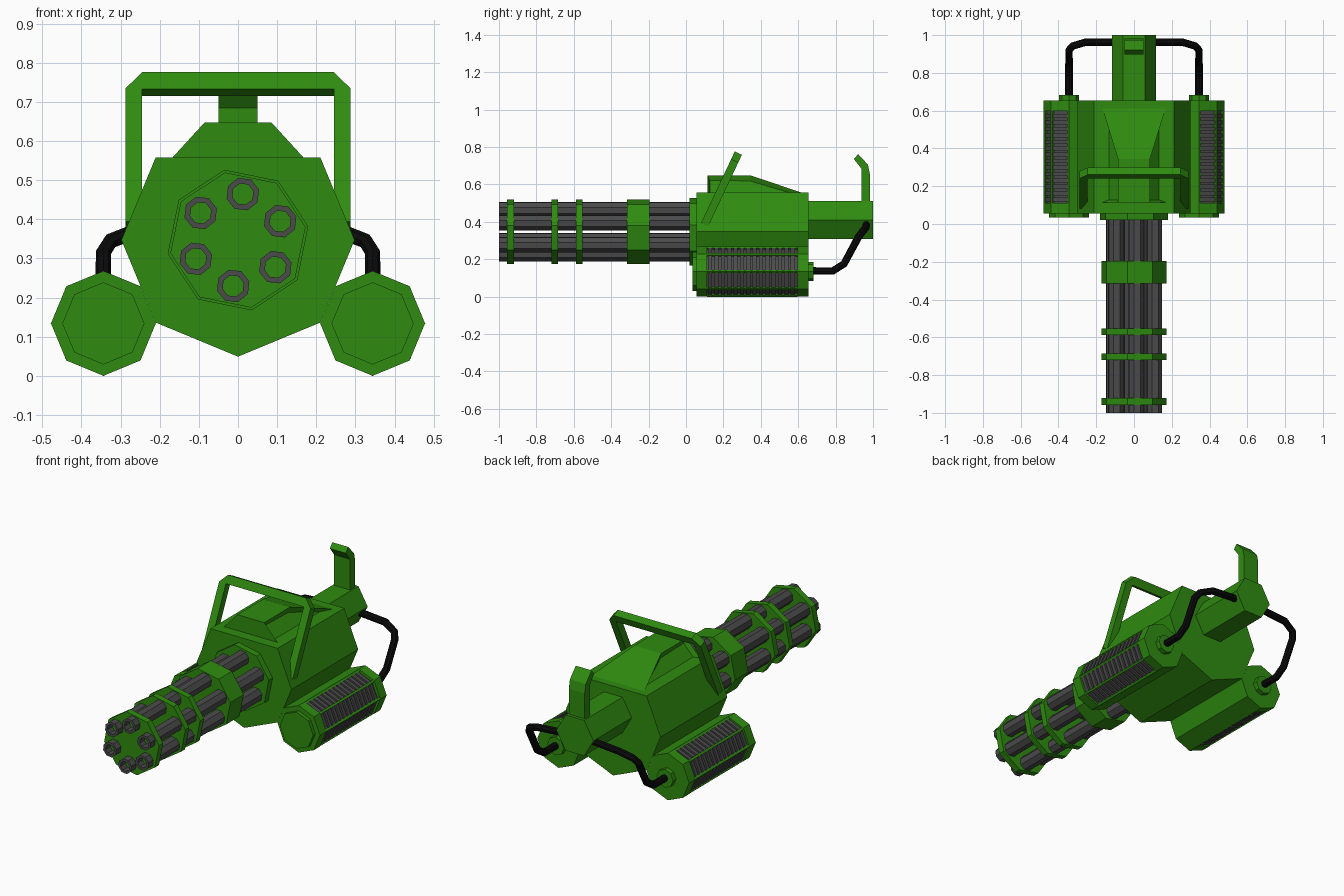
import bpy, bmesh
from math import sin, cos, radians
from mathutils import Vector

if "Cube" in bpy.data.objects:
    bpy.data.objects.remove(bpy.data.objects["Cube"])


def material(name, rgb):
    m = bpy.data.materials.new(name)
    m.diffuse_color = (*rgb, 1)
    m.use_nodes = True
    m.node_tree.nodes["Principled BSDF"].inputs["Base Color"].default_value = m.diffuse_color
    return m


GREEN = material("green_paint", (0.028, 0.26, 0.005))
STEEL = material("dark_steel", (0.07, 0.07, 0.07))
BLACK = material("black_rubber", (0.003, 0.003, 0.003))


def finish(name, bm, mat):
    bmesh.ops.recalc_face_normals(bm, faces=bm.faces)
    me = bpy.data.meshes.new(name)
    bm.to_mesh(me)
    bm.free()
    me.materials.append(mat)
    ob = bpy.data.objects.new(name, me)
    bpy.context.collection.objects.link(ob)
    return ob


def add_prism(bm, a, b):
    """Solid between two matching loops of 3D points."""
    va, vb = [bm.verts.new(p) for p in a], [bm.verts.new(p) for p in b]
    n = len(va)
    for i in range(n):
        bm.faces.new((va[i], va[(i + 1) % n], vb[(i + 1) % n], vb[i]))
    return bm.faces.new(va), bm.faces.new(vb)


def y_prisms(name, parts, mat):
    """Object made of (x,z) outlines extruded from y0 to y1."""
    bm = bmesh.new()
    for pts, y0, y1 in parts:
        add_prism(bm, [(x, y0, z) for x, z in pts], [(x, y1, z) for x, z in pts])
    return finish(name, bm, mat)


def ring(cx, cz, r, n, start=0):
    return [(cx + r * cos(radians(start + 360 * i / n)),
             cz + r * sin(radians(start + 360 * i / n))) for i in range(n)]


# Main body: octagon with its top corner cut flat
CZ = 0.347
body = [p for i, p in enumerate(ring(0, CZ, 0.298, 8)) if i != 2]
y_prisms("body", [(body, 0.055, 0.655)], GREEN)

# Sloped top cover with recessed side windows
bm = bmesh.new()
add_prism(bm,
          [(0.17, 0.115, 0.555), (0.17, 0.62, 0.555), (0.085, 0.345, 0.648), (0.085, 0.115, 0.648)],
          [(-0.17, 0.115, 0.555), (-0.17, 0.62, 0.555), (-0.085, 0.345, 0.648), (-0.085, 0.115, 0.648)])
bmesh.ops.recalc_face_normals(bm, faces=bm.faces)
sides = [f for f in bm.faces if abs(f.normal.x) > 0.3]
bmesh.ops.inset_individual(bm, faces=sides, thickness=0.018, depth=-0.025)
finish("top_cover", bm, GREEN)

# Barrel hub and clamp bands
y_prisms("barrel_hub", [(ring(0, CZ, 0.183, 8, 11), 0.02, 0.06)], GREEN)
bands = [(-0.957, -0.92), (-0.72, -0.685), (-0.588, -0.553), (-0.315, -0.195)]
y_prisms("barrel_bands", [(ring(0, CZ, 0.176, 8, 11), a, b) for a, b in bands], GREEN)

# Six barrels with recessed muzzles
bm = bmesh.new()
for cx, cz in ring(0, CZ, 0.118, 6, 84):
    pts = ring(cx, cz, 0.043, 8, 16)
    front, _ = add_prism(bm, [(x, -1, z) for x, z in pts], [(x, 0.03, z) for x, z in pts])
    bmesh.ops.recalc_face_normals(bm, faces=bm.faces)
    bmesh.ops.inset_individual(bm, faces=[front], thickness=0.015)
    hole = bmesh.ops.extrude_discrete_faces(bm, faces=[front])["faces"][0]
    bmesh.ops.translate(bm, verts=hole.verts, vec=(0, 0.05, 0))
finish("barrels", bm, STEEL)

# Leaning carry handle
base, lean = Vector((0, 0.1, 0.385)), Vector((0, 0.426, 0.905))
thick = Vector((0, 0.905, -0.426)) * 0.021
T = 0.422
half = [(0.288, 0), (0.288, T - 0.046), (0.245, T)]
inner = [(-0.245, T - 0.047), (-0.245, 0)]
loop = half + [(-x, t) for x, t in reversed(half)]
bm = bmesh.new()
outer_in = [(0.245, 0), (0.245, T - 0.047)]
for quad in ([outer_in[0], half[0], half[1], outer_in[1]],
             [inner[1], (-0.288, 0), (-0.288, T - 0.046), inner[0]],
             [outer_in[1], half[1], half[2], (-0.245, T), (-0.288, T - 0.046), inner[0]]):
    pts = [base + lean * t + Vector((x, 0, 0)) for x, t in quad]
    add_prism(bm, [p - thick for p in pts], [p + thick for p in pts])
finish("carry_handle", bm, GREEN)

# Rear hexagonal neck and hooked rear post
y_prisms("rear_neck", [(ring(0, 0.409, 0.117, 6), 0.64, 1.0)], GREEN)
post = [(0.983, 0.5), (0.983, 0.655), (0.973, 0.705), (0.92, 0.762),
        (0.898, 0.735), (0.937, 0.685), (0.937, 0.5)]
bm = bmesh.new()
add_prism(bm, [(-0.05, y, z) for y, z in post], [(0.05, y, z) for y, z in post])
finish("rear_post", bm, GREEN)

# Side pods, grilles and hoses
PX, PZ, R = 0.344, 0.134, 0.134
for s, side in ((1, "right"), (-1, "left")):
    def oct_ring(r):
        return ring(s * PX, PZ, r, 8)

    def arc(r, a0):
        return [(s * (PX + r * cos(radians(a0 + 45 * i))), PZ + r * sin(radians(a0 + 45 * i)))
                for i in range(5)]

    y_prisms(side + "_pod", [
        (oct_ring(R), 0.055, 0.112), (oct_ring(R), 0.597, 0.655),
        (arc(R, 90), 0.112, 0.597),
        (oct_ring(0.105), 0.035, 0.055),
        (oct_ring(0.052), 0.655, 0.682)], GREEN)
    # edge ribs along the outer corners
    y_prisms(side + "_pod_ribs", [(ring(x, z, 0.009, 4, 0), 0.112, 0.597)
                                  for x, z in arc(R - 0.008, -90)], GREEN)
    # recessed core and slats
    slats = [(arc(0.129, -90), 0.118 + 0.034 * i, 0.14 + 0.034 * i) for i in range(14)]
    y_prisms(side + "_grille", [(arc(0.117, -90), 0.112, 0.597)] + slats, STEEL)

    # rubber hose from pod to neck
    cu = bpy.data.curves.new(side + "_hose", "CURVE")
    cu.dimensions = "3D"
    cu.bevel_depth, cu.bevel_resolution, cu.use_fill_caps = 0.02, 2, True
    path = [(0.344, 0.66, 0.137), (0.344, 0.785, 0.137), (0.344, 0.845, 0.175),
            (0.344, 0.92, 0.315), (0.325, 0.942, 0.345), (0.255, 0.963, 0.372),
            (0.09, 0.963, 0.385)]
    sp = cu.splines.new("POLY")
    sp.points.add(len(path) - 1)
    for p, (x, y, z) in zip(sp.points, path):
        p.co = (s * x, y, z, 1)
    sp.use_smooth = False
    cu.materials.append(BLACK)
    bpy.context.collection.objects.link(bpy.data.objects.new(side + "_hose", cu))
